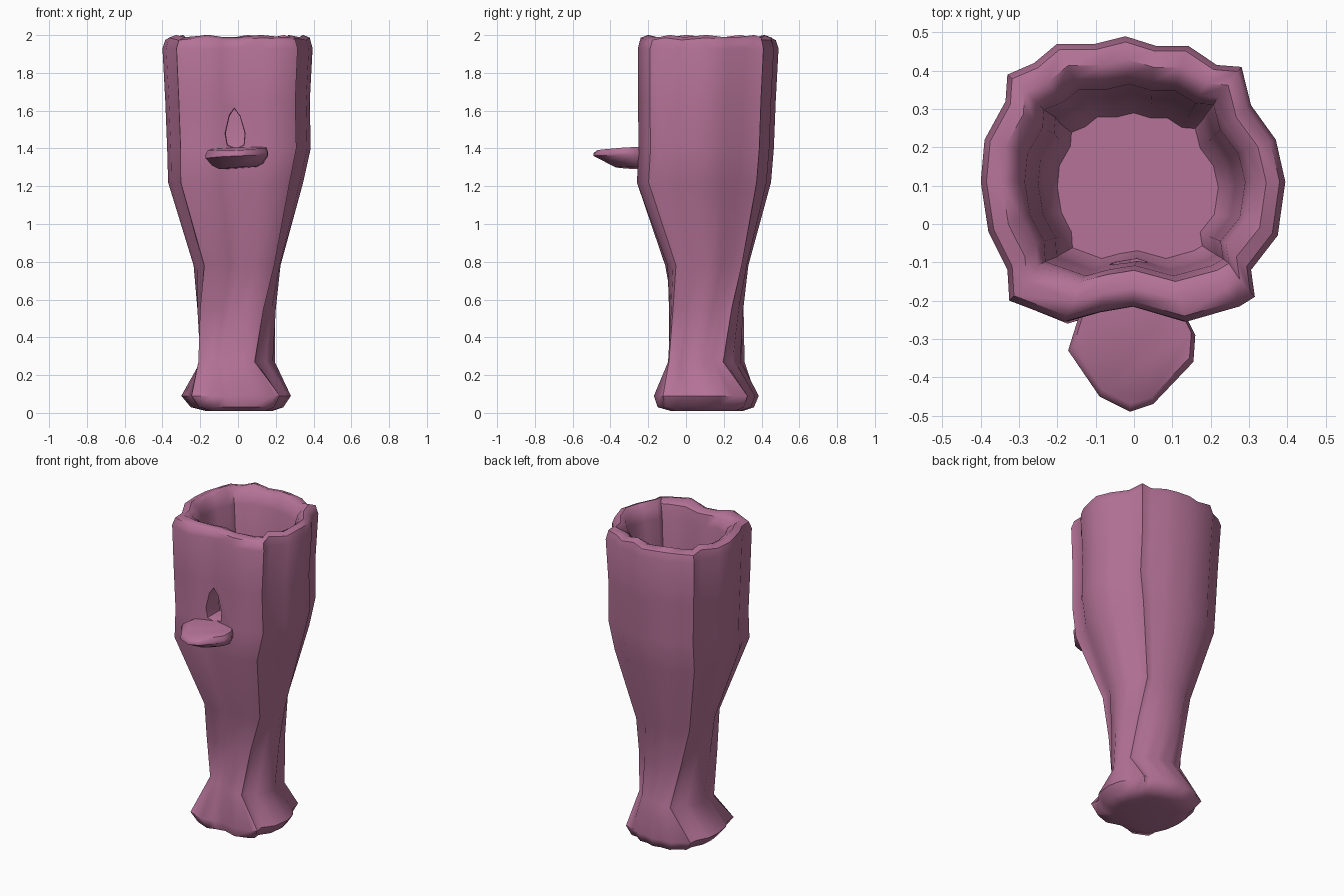
import bpy, bmesh
from mathutils import Matrix, Vector
from math import radians

if "Cube" in bpy.data.objects:
    bpy.data.objects.remove(bpy.data.objects["Cube"])

clay = bpy.data.materials.new("pink_clay")
clay.diffuse_color = (0.46, 0.17, 0.31, 1)
clay.use_nodes = True
clay.node_tree.nodes["Principled BSDF"].inputs["Base Color"].default_value = clay.diffuse_color

# Lumpy rounded-square outline, counter-clockwise from +x
OUTLINE = [(.40, .11), (.375, .22), (.31, .31), (.285, .41), (.22, .415), (.145, .465),
           (.06, .465), (-.02, .49), (-.10, .47), (-.20, .47), (-.26, .42), (-.33, .39),
           (-.335, .32), (-.39, .22), (-.40, .11), (-.38, -.02), (-.33, -.12),
           (-.325, -.20), (-.18, -.255), (-.09, -.23), (0, -.215), (.14, -.255),
           (.28, -.215), (.32, -.19), (.31, -.12), (.38, -.03)]


def fit(x0, x1, y0, y1, z, twist):
    """Outline twisted, then stretched to fill the given extents."""
    rot = Matrix.Rotation(radians(twist), 2)
    pts = [rot @ Vector((x / .40, (y - .1175) / .3725)) for x, y in OUTLINE]
    xs, ys = [p.x for p in pts], [p.y for p in pts]
    def remap(v, vals, a, b):
        return a + (b - a) * (v - min(vals)) / (max(vals) - min(vals))
    return [(remap(p.x, xs, x0, x1), remap(p.y, ys, y0, y1), z) for p in pts]


def loft(name, rings):
    """Skin a list of equal-length rings and cap both ends."""
    bm = bmesh.new()
    loops = [[bm.verts.new(p) for p in r] for r in rings]
    for a, b in zip(loops, loops[1:]):
        n = len(a)
        for i in range(n):
            j = (i + 1) % n
            bm.faces.new((a[i], a[j], b[j], b[i]))
    bm.faces.new(loops[0][::-1])
    bm.faces.new(loops[-1])
    bmesh.ops.recalc_face_normals(bm, faces=bm.faces)
    me = bpy.data.meshes.new(name)
    bm.to_mesh(me)
    bm.free()
    me.materials.append(clay)
    ob = bpy.data.objects.new(name, me)
    bpy.context.collection.objects.link(ob)
    return ob


def smooth(ob, angle):
    bpy.ops.object.select_all(action='DESELECT')
    ob.select_set(True)
    bpy.context.view_layer.objects.active = ob
    bpy.ops.object.shade_smooth_by_angle(angle=radians(angle))


# Vase body: outside from foot to rim, then down inside to the cavity floor
outside = [(-.17, .18, -.08, .30, .01, 0), (-.25, .24, -.15, .36, .03, 0),
           (-.30, .28, -.17, .385, .09, 0), (-.21, .195, -.095, .31, .27, -22),
           (-.215, .20, -.09, .305, .55, -8), (-.235, .225, -.11, .33, .78, 4),
           (-.37, .345, -.26, .45, 1.22, 0), (-.375, .385, -.25, .465, 1.40, 0),
           (-.385, .38, -.255, .475, 1.65, 0), (-.40, .395, -.255, .49, 1.93, 0),
           (-.385, .38, -.24, .475, 1.98, 0)]
inside = [(-.345, .345, -.20, .43, 1.995, 0), (-.31, .31, -.15, .39, 1.97, 0),
          (-.285, .29, -.135, .365, 1.90, 0), (-.25, .265, -.12, .34, 1.55, 0),
          (-.235, .25, -.11, .32, 1.32, 0), (-.20, .22, -.09, .29, 1.27, 0)]
rings = [fit(*r) for r in outside + inside]
# slight unevenness of the rim
for k in (10, 11):
    rings[k] = [(x, y, z + (.006 if i % 3 == 0 else -.006))
                for i, (x, y, z) in enumerate(rings[k])]
body = loft("vase_body", rings)

# Teardrop entrance hole, flaring outwards
TEAR = [(-.02, 1.61), (-.045, 1.57), (-.065, 1.48), (-.055, 1.42), (-.01, 1.40),
        (.03, 1.42), (.035, 1.48), (.01, 1.57)]
def tear(y, s):
    return [(-.015 + (x + .015) * s, y, 1.48 + (z - 1.48) * s) for x, z in TEAR]
cutter = loft("hole_cutter", [tear(-.32, 1.6), tear(-.21, 1.0), tear(0, 1.0)])
cutter.hide_render = True
mod = body.modifiers.new("hole", 'BOOLEAN')
mod.operation, mod.solver, mod.object = 'DIFFERENCE', 'EXACT', cutter
bpy.context.view_layer.objects.active = body
bpy.ops.object.modifier_apply(modifier=mod.name)
bpy.data.objects.remove(cutter)
smooth(body, 50)

# Perch ledge below the hole
LEDGE = [(-.13, -.20), (-.15, -.26), (-.172, -.33), (-.09, -.45), (-.01, -.49), (.05, -.47),
         (.155, -.36), (.16, -.29), (.14, -.25), (.11, -.20)]
def ledge(s, z, tilt):
    return [(.01 + (x - .01) * s, -.2 + (y + .2) * s, z + tilt * (y + .2) + .04 * x)
            for x, y in LEDGE]
perch = loft("perch_ledge", [ledge(.60, 1.295, -.02), ledge(.82, 1.305, -.10),
                             ledge(1.0, 1.352, -.03), ledge(1.0, 1.375, 0),
                             ledge(.93, 1.405, .05)])
smooth(perch, 50)
